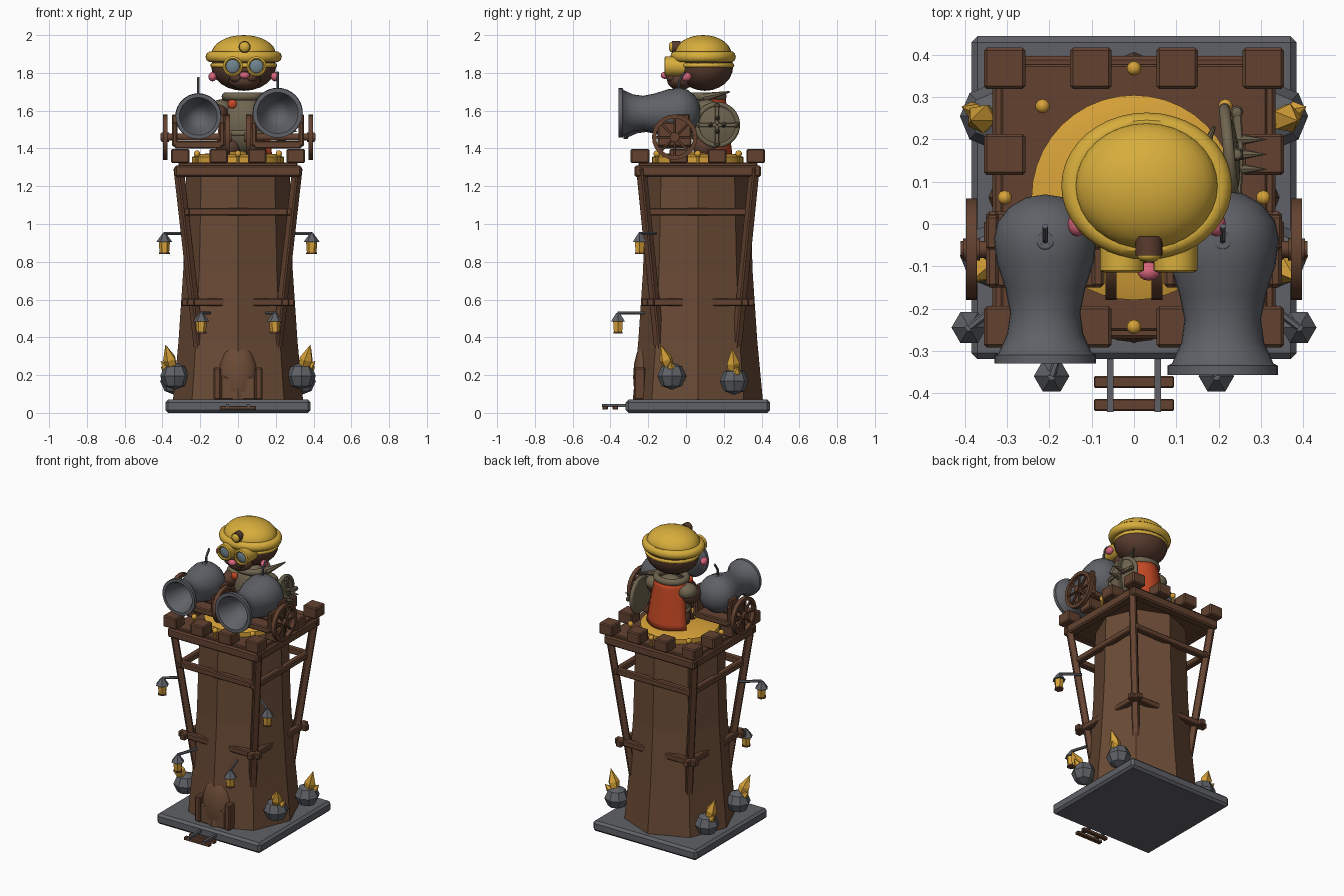
import bpy, bmesh, math
from mathutils import Vector, Matrix

old = bpy.data.objects.get("Cube")
if old:
    bpy.data.objects.remove(old, do_unlink=True)


def material(name, r, g, b):
    m = bpy.data.materials.new(name)
    m.use_nodes = True
    m.diffuse_color = (r, g, b, 1)
    m.node_tree.nodes["Principled BSDF"].inputs["Base Color"].default_value = (r, g, b, 1)
    return m


TOWER = material("tower_wood", .145, .07, .036)
WOOD = material("dark_wood", .125, .055, .03)
GREY = material("iron_grey", .115, .12, .135)
GOLD = material("helmet_gold", .68, .42, .045)
AMBER = material("amber", .68, .36, .04)
KHAKI = material("khaki_armour", .16, .13, .08)
RED = material("cape_red", .55, .065, .018)
PINK = material("pink", .68, .13, .2)
FUR = material("brown_fur", .1, .045, .028)
LENS = material("lens_blue", .16, .23, .27)
CY = .0625      # tower axis in y
DECK = 1.325    # top of the deck


def finish(name, bm, mat, matrix=Matrix(), smooth=False):
    bmesh.ops.remove_doubles(bm, verts=bm.verts, dist=1e-5)
    bmesh.ops.recalc_face_normals(bm, faces=bm.faces)
    bm.transform(matrix)
    me = bpy.data.meshes.new(name)
    bm.to_mesh(me)
    bm.free()
    ob = bpy.data.objects.new(name, me)
    bpy.context.collection.objects.link(ob)
    me.materials.append(mat)
    if smooth:
        bpy.ops.object.select_all(action='DESELECT')
        ob.select_set(True)
        bpy.context.view_layer.objects.active = ob
        bpy.ops.object.shade_smooth_by_angle(angle=math.radians(40))
    return ob


def aim(loc, direction=(0, 0, 1)):
    return Matrix.Translation(loc) @ Vector(direction).to_track_quat('Z', 'Y').to_matrix().to_4x4()


def box(name, loc, size, mat, bevel=0.0, direction=(0, 0, 1)):
    bm = bmesh.new()
    bmesh.ops.create_cube(bm, size=1)
    bmesh.ops.scale(bm, vec=size, verts=bm.verts)
    if bevel:
        bmesh.ops.bevel(bm, geom=bm.edges[:], offset=bevel, segments=1, affect='EDGES')
    return finish(name, bm, mat, aim(loc, direction))


def beam(name, a, b, width, mat):
    a, b = Vector(a), Vector(b)
    return box(name, (a + b) / 2, (width, width, (b - a).length), mat, width * .15, b - a)


def ball(name, loc, radii, mat, seg=24, smooth=True):
    bm = bmesh.new()
    bmesh.ops.create_uvsphere(bm, u_segments=seg, v_segments=max(4, seg // 2), radius=1)
    return finish(name, bm, mat, Matrix.Translation(loc) @ Matrix.Diagonal((*radii, 1)), smooth)


def lathe(name, profile, loc, mat, direction=(0, 0, 1), n=24, smooth=True, closed=False, scale=(1, 1, 1)):
    """Spin (radius, height) points round the given direction."""
    bm = bmesh.new()
    rings = [[bm.verts.new((r * math.cos(2 * math.pi * k / n), r * math.sin(2 * math.pi * k / n), h))
              for k in range(n)] for r, h in profile]
    pairs = list(zip(rings, rings[1:])) + ([(rings[-1], rings[0])] if closed else [])
    for lo, hi in pairs:
        for k in range(n):
            j = (k + 1) % n
            bm.faces.new((lo[k], lo[j], hi[j], hi[k]))
    bmesh.ops.dissolve_degenerate(bm, dist=1e-5, edges=bm.edges)
    return finish(name, bm, mat, aim(loc, direction) @ Matrix.Diagonal((*scale, 1)), smooth)


def rod(name, a, b, r, mat, n=8, tip=None):
    d = Vector(b) - Vector(a)
    return lathe(name, [(0, 0), (r, 0), (r if tip is None else tip, d.length), (0, d.length)], a, mat, d, n, n > 6)


def ring(name, loc, major, minor, mat, direction=(0, 0, 1), n=32, scale=(1, 1, 1)):
    pts = [(major + minor * math.cos(a * math.pi / 5), minor * math.sin(a * math.pi / 5)) for a in range(10)]
    return lathe(name, pts, loc, mat, direction, n, True, True, scale)


# Base slab, octagonal tower and its frame
box("base_slab", (0, CY, .035), (.77, .765, .07), GREY, .015)
lathe("tower_body", [(0, .06), (.345, .06), (.315, .38), (.29, .75), (.275, 1.27), (0, 1.27)],
      (0, CY, 0), TOWER, n=8, smooth=False)
box("deck", (0, CY, 1.29), (.63, .63, .07), WOOD, .005)
for sx in (-1, 1):
    for sy in (-1, 1):
        beam("corner_post", (sx * .315, CY + sy * .3, 1.3), (sx * .19, CY + sy * .19, .2), .045, WOOD)
for z, half in ((.585, .25), (1.065, .275)):
    for s in (-1, 1):
        beam("cross_beam_x", (-.3, CY + s * half, z), (.3, CY + s * half, z), .04, WOOD)
        beam("cross_beam_y", (s * half, CY - .3, z), (s * half, CY + .3, z), .04, WOOD)
for s in (-1, 1):
    beam("deck_rail_x", (-.335, CY + s * .305, 1.28), (.335, CY + s * .305, 1.28), .06, WOOD)
    beam("deck_rail_y", (s * .305, CY - .335, 1.28), (s * .305, CY + .335, 1.28), .06, WOOD)
steps = (-.306, -.102, .102, .306)
for x in steps:
    for y in steps:
        if max(abs(x), abs(y)) > .3:
            box("merlon", (x, CY + y, 1.36), (.098, .098, .075), WOOD, .007)

# Gold turntable and studs on the deck
lathe("gold_turntable", [(0, 0), (.2425, 0), (.2425, .03), (.2, .045), (0, .06)], (0, CY, DECK), AMBER, n=40)
for k in range(8):
    a = k * math.pi / 4
    stud = (.306 * math.cos(a), CY + .306 * math.sin(a))
    rod("stud_stem", (*stud, DECK - .01), (*stud, 1.37), .008, AMBER)
    ball("gold_stud", (*stud, 1.372), (.018, .018, .018), AMBER, 10)

# Door with rounded hood, and the ladder in front
ball("door_hood", (0, -.215, .19), (.105, .065, .18), TOWER, 16)
box("door_panel", (0, -.235, .13), (.19, .07, .13), TOWER, .01)
for s in (-1, 1):
    box("door_post", (s * .11, -.245, .155), (.04, .06, .17), WOOD, .007)
    box("ladder_rail", (s * .056, -.375, .04), (.016, .14, .016), GREY)
for y in (-.374, -.428):
    box("ladder_rung", (0, y, .027), (.19, .028, .02), WOOD, .003)


def lantern(x, y, z, wall):
    rod("lantern_arm", wall, (x, y, z), .009, GREY, 6)
    lathe("lantern_roof", [(0, 0), (.01, 0), (.042, -.045), (0, -.045)], (x, y, z), GREY, n=6, smooth=False)
    lathe("lantern_glass", [(0, -.04), (.03, -.04), (.025, -.105), (0, -.11)], (x, y, z), AMBER, n=6, smooth=False)
    lathe("lantern_foot", [(0, -.1), (.029, -.1), (.029, -.11), (0, -.11)], (x, y, z), WOOD, n=6, smooth=False)


# Lanterns, and crystals growing from rocks
for s in (-1, 1):
    lantern(s * .39, -.245, .95, (s * .28, -.16, .95))
    lantern(s * .195, -.36, .53, (s * .15, -.22, .53))
    for y, z, lean in ((-.075, .195, -.06), (.255, .168, -.01)):
        rock = Vector((s * .335, y, z))
        ball("rock", rock, (.077, .077, .073), GREY, 8, False)
        tilt = Vector((s * .05, lean, .17))
        lathe("crystal", [(0, 0), (.022, 0), (.036, .1), (0, .185)], rock, AMBER, tilt, 5, False)
        lathe("small_crystal", [(0, 0), (.018, 0), (.022, .07), (0, .11)], rock, AMBER,
              tilt + Vector((s * .08, .05, -.03)), 5, False)


def wheel(x, y, z):
    lathe("wheel_rim", [(.098, -.013), (.12, -.013), (.12, .013), (.098, .013)], (x, y, z), WOOD, (1, 0, 0), 24, True, True)
    rod("wheel_hub", (x - .02, y, z), (x + .02, y, z), .026, WOOD, 10)
    for k in range(8):
        a = k * math.pi / 4
        beam("wheel_spoke", (x, y, z), (x, y + .105 * math.cos(a), z + .105 * math.sin(a)), .013, WOOD)


# Two cannons on wheeled carriages
barrel = [(0, -.1), (.045, -.093), (.085, -.07), (.113, -.035), (.122, .005), (.115, .06), (.094, .125),
          (.083, .18), (.09, .23), (.11, .275), (.12, .28), (.12, .3), (.1, .3), (.09, .285), (.065, .2), (0, .15)]
for s, size, z in ((-1, 1, 1.57), (1, 1.09, 1.588)):
    x, y = s * .21, -.03
    lathe("cannon_barrel", barrel, (x, y, z), GREY, (0, -1, 0), 32, True, False, (size,) * 3)
    top = z + .115 * size
    ring("fuse_collar", (x, y - .01, top), .016, .006, GREY, n=12)
    rod("fuse_lower", (x, y - .01, top - .01), (x, y - .005, top + .05), .007, GREY)
    rod("fuse_upper", (x, y - .005, top + .047), (x, y + .025, top + .09), .007, GREY)
    for side in (-1, 1):
        cx = x + side * .125
        box("carriage_cheek", (cx, -.06, 1.475), (.03, .18, .13), WOOD, .008)
        box("carriage_step", (cx, -.02, 1.55), (.03, .08, .06), WOOD, .006)
    box("carriage_bed", (x, -.06, 1.42), (.25, .18, .04), WOOD, .006)
    rod("axle", (s * .04, -.06, 1.46), (s * .41, -.06, 1.46), .02, WOOD, 10)
    wheel(s * .385, -.06, 1.46)
    wheel(s * .055, -.06, 1.46)

# Gunner: legs, armoured body, arms and collar
MX = .03
for s in (-1, 1):
    ball("leg", (MX + s * .065, .1, 1.41), (.055, .065, .06), FUR, 16)
    ball("arm", (MX + s * .13, .08, 1.58), (.05, .08, .055), FUR, 16)
    ball("shoulder_pad", (MX + s * .12, .11, 1.61), (.06, .065, .05), KHAKI, 16)
ball("armour_body", (MX, .115, 1.53), (.125, .095, .16), KHAKI)
ring("belt", (MX, .115, 1.48), .115, .016, KHAKI, scale=(1, .8, 1))
ring("collar", (MX, .11, 1.675), .095, .022, KHAKI, scale=(1, .9, 1))
ball("brooch", (-.03, .005, 1.635), (.025, .015, .025), RED, 12)

# Cape wrapping the back
bm = bmesh.new()
bmesh.ops.create_grid(bm, x_segments=10, y_segments=8, size=1)
for v in bm.verts:
    u, t = v.co.x, (1 - v.co.y) / 2
    v.co = (MX + u * (.115 + .035 * t), .21 + .035 * t - .08 * u * u, 1.67 - .3 * t)
cape = finish("cape", bm, RED, smooth=True)
cape.modifiers.new("thickness", 'SOLIDIFY').thickness = .01

# Round spiked shield on the left arm
SH = Vector((.225, .165, 1.525))
lathe("shield_plate", [(0, -.01), (.11, -.01), (.11, .005), (.06, .02), (0, .026)], SH, KHAKI, (1, .1, 0))
ring("shield_rim", SH, .108, .014, KHAKI, (1, .1, 0))
for k in range(4):
    a = k * math.pi / 2
    edge = SH + Vector((.018, .1 * math.cos(a), .1 * math.sin(a)))
    beam("shield_band", SH + Vector((.025, 0, 0)), edge, .022, KHAKI)
    rod("shield_spike", edge * .35 + SH * .65, edge * .35 + SH * .65 + Vector((.085, 0, 0)), .018, KHAKI, 8, 0)
    ball("shield_stud", edge, (.016, .016, .016), KHAKI, 8)
rod("collar_horn", (.13, .1, 1.67), (.19, .23, 1.7), .025, KHAKI, 8, .004)

# Head, snout and cheeks
ball("head", (MX, .1, 1.835), (.172, .15, .13), FUR)
ball("snout", (MX + .005, -.03, 1.76), (.085, .07, .05), FUR)
ball("nose", (MX + .005, -.112, 1.787), (.027, .022, .019), PINK, 16)
for s in (-1, 1):
    ball("cheek", (MX + s * .165, .0, 1.78), (.022, .03, .025), PINK, 12)
    ball("whisker_tuft", (MX + s * .04, -.075, 1.775), (.035, .03, .025), FUR, 12)

# Goggles
for s in (-1, 1):
    gx = MX + .005 + s * .063
    lathe("goggle_tube", [(.052, -.11), (.052, .02), (.042, .025), (.036, .02), (.036, .01)],
          (gx, -.09, 1.835), GOLD, (0, -1, 0))
    ball("goggle_lens", (gx, -.095, 1.835), (.038, .012, .038), LENS, 16)
ring("goggle_strap", (MX, .1, 1.84), .165, .012, GOLD, scale=(1, .88, 1))

# Helmet with head lamp
ball("helmet_dome", (MX, .09, 1.9), (.17, .15, .1), GOLD, 32)
ring("helmet_rim", (MX, .09, 1.885), .172, .03, GOLD, n=40, scale=(1, .86, 1))
rod("lamp_housing", (MX + .005, -.03, 1.937), (MX + .005, -.075, 1.937), .032, FUR, 16)
ball("lamp_bulb", (MX + .005, -.075, 1.937), (.028, .016, .028), GOLD, 16)
